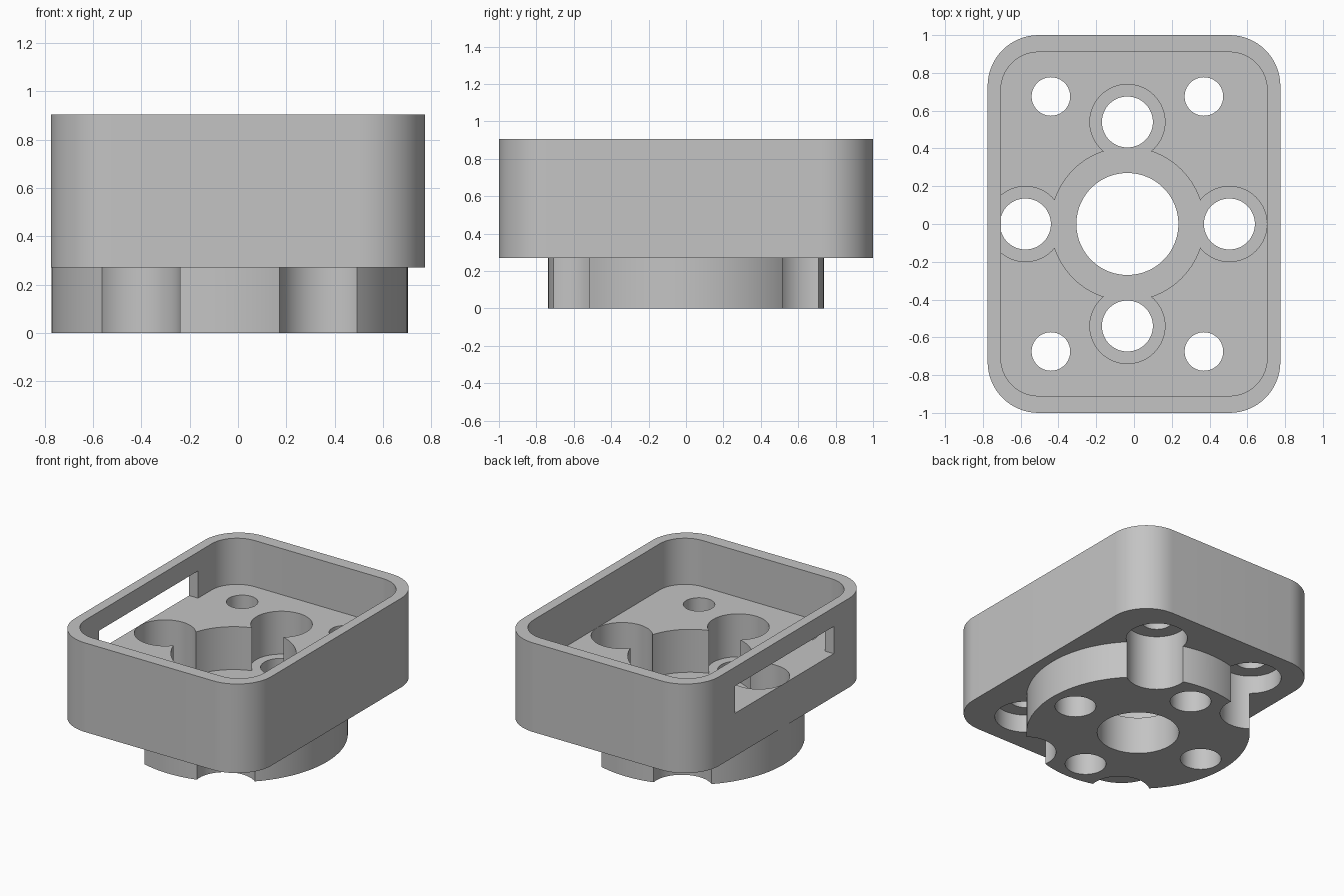
import bpy, bmesh, math

if "Cube" in bpy.data.objects:
    bpy.data.objects.remove(bpy.data.objects["Cube"])

grey = bpy.data.materials.new("plain grey")
grey.use_nodes = True
GREY = (0.55, 0.55, 0.55, 1)
grey.diffuse_color = GREY
grey.node_tree.nodes["Principled BSDF"].inputs["Base Color"].default_value = GREY


def prism(name, outline, z0, z1):
    """Extrude a closed counter-clockwise outline from z0 to z1."""
    bm = bmesh.new()
    base = bm.faces.new([bm.verts.new((x, y, z0)) for x, y in outline])
    side = bmesh.ops.extrude_face_region(bm, geom=[base])
    top = [v for v in side["geom"] if isinstance(v, bmesh.types.BMVert)]
    bmesh.ops.translate(bm, verts=top, vec=(0, 0, z1 - z0))
    bmesh.ops.recalc_face_normals(bm, faces=bm.faces)
    mesh = bpy.data.meshes.new(name)
    bm.to_mesh(mesh)
    bm.free()
    mesh.materials.append(grey)
    obj = bpy.data.objects.new(name, mesh)
    bpy.context.collection.objects.link(obj)
    return obj


def circle(cx, cy, r, n=64):
    return [(cx + r * math.cos(math.tau * i / n), cy + r * math.sin(math.tau * i / n))
            for i in range(n)]


def rounded(hx, hy, r, n=16):
    pts = []
    for k, (sx, sy) in enumerate([(1, 1), (-1, 1), (-1, -1), (1, -1)]):
        for i in range(n + 1):
            a = math.pi / 2 * (k + i / n)
            pts.append((sx * (hx - r) + r * math.cos(a), sy * (hy - r) + r * math.sin(a)))
    return pts


def combine(target, tool, operation):
    """Apply a boolean and discard the tool."""
    mod = target.modifiers.new("boolean", "BOOLEAN")
    mod.operation, mod.solver, mod.object = operation, "EXACT", tool
    bpy.context.view_layer.update()
    result = bpy.data.meshes.new_from_object(
        target.evaluated_get(bpy.context.evaluated_depsgraph_get()))
    target.modifiers.clear()
    target.data = result
    bpy.data.objects.remove(tool)


def cut(outline, z0, z1):
    combine(housing, prism("cutter", outline, z0, z1), "DIFFERENCE")


HUB_X = -0.035      # axis of the round hub and its bolt pattern
STEP = 0.27         # underside of the box, also the pocket floor
FLOOR = 0.576       # floor of the tray
TOP = 0.905

# Rounded box on a round hub
housing = prism("housing", rounded(0.775, 1.0, 0.27), STEP, TOP)
hub = prism("hub", circle(HUB_X, 0, 0.738, 128), 0, 0.4)
combine(housing, hub, "UNION")

# Open tray
cut(rounded(0.705, 0.91, 0.2), FLOOR, TOP + 0.1)

# Side slot, level with the tray floor
cut([(-0.9, -0.557), (-0.6, -0.557), (-0.6, 0.557), (-0.9, 0.557)], FLOOR, 0.77)

# Central recess and shaft hole
cut(circle(HUB_X, 0, 0.405, 96), STEP, 0.65)
cut(circle(HUB_X, 0, 0.27, 96), -0.1, 0.4)

# Four pockets with through holes around the shaft
for dx, dy in [(1, 0), (0, 1), (-1, 0), (0, -1)]:
    x, y = HUB_X + 0.54 * dx, 0.54 * dy
    cut(circle(x, y, 0.199), STEP, 0.65)
    cut(circle(x, y, 0.135), -0.1, 0.4)

# Corner screw holes, counterbored from below through the hub edge
for sx in (-1, 1):
    for sy in (-1, 1):
        x, y = HUB_X + 0.405 * sx, 0.675 * sy
        cut(circle(x, y, 0.202), -0.1, 0.4)
        cut(circle(x, y, 0.102), 0.3, 0.7)

# Smooth round walls, crisp edges
bpy.ops.object.select_all(action="DESELECT")
housing.select_set(True)
bpy.context.view_layer.objects.active = housing
bpy.ops.object.shade_smooth_by_angle(angle=math.radians(30))
